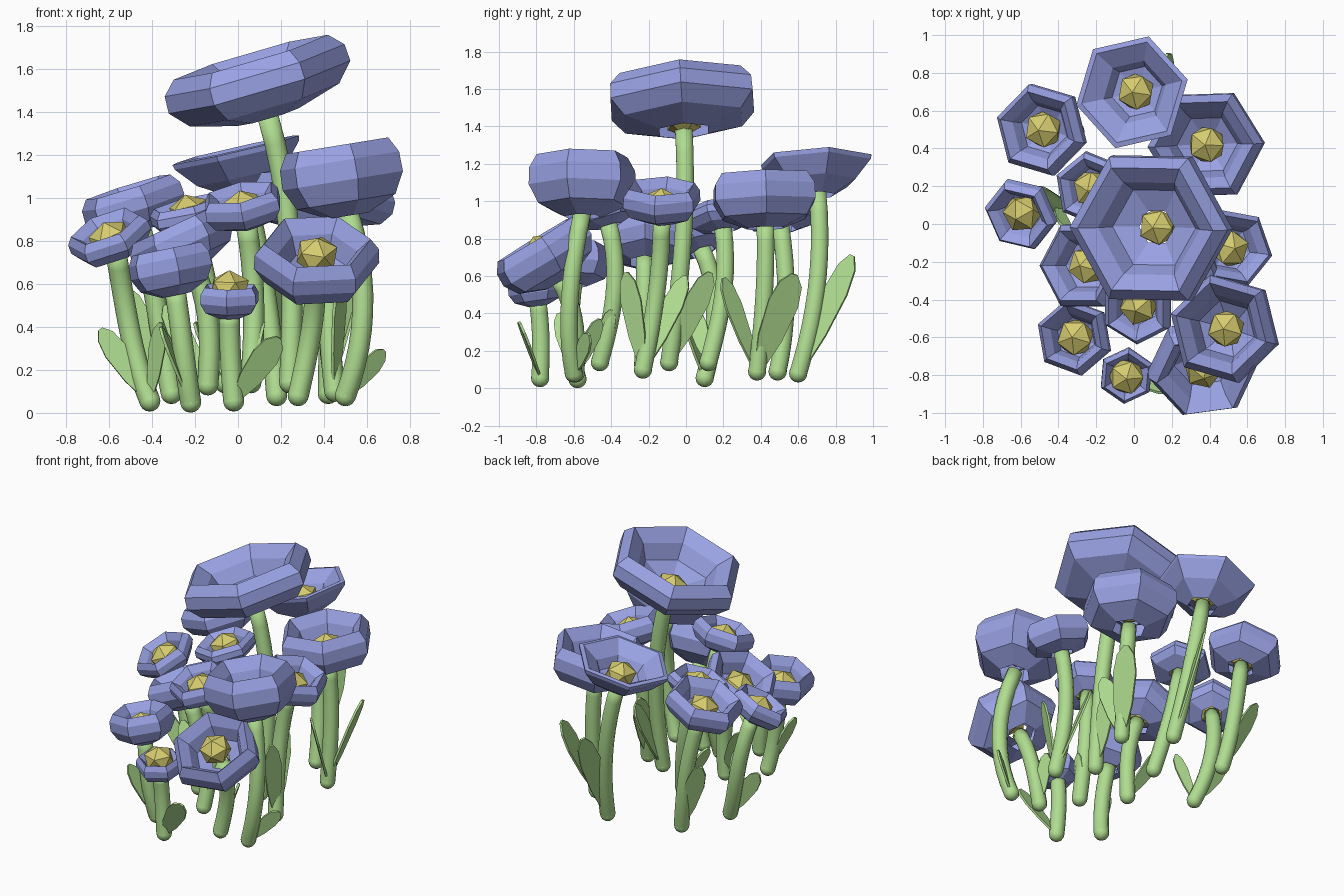
import bpy, bmesh, math
from mathutils import Vector

if "Cube" in bpy.data.objects:
    bpy.data.objects.remove(bpy.data.objects["Cube"])


def material(name, color):
    m = bpy.data.materials.new(name)
    m.use_nodes = True
    m.diffuse_color = (*color, 1)
    m.node_tree.nodes["Principled BSDF"].inputs["Base Color"].default_value = (*color, 1)
    return m


PETAL = material("periwinkle_petal", (0.32, 0.36, 0.77))
GREEN = material("leaf_green", (0.43, 0.72, 0.28))
YELLOW = material("pollen_yellow", (0.67, 0.6, 0.16))


def finish(name, bm, mat, smooth=False):
    bmesh.ops.recalc_face_normals(bm, faces=bm.faces)
    mesh = bpy.data.meshes.new(name)
    bm.to_mesh(mesh)
    bm.free()
    mesh.materials.append(mat)
    for p in mesh.polygons:
        p.use_smooth = smooth
    ob = bpy.data.objects.new(name, mesh)
    bpy.context.collection.objects.link(ob)
    return ob


def bridge(bm, a, b):
    for i in range(len(a)):
        j = (i + 1) % len(a)
        bm.faces.new((a[i], a[j], b[j], b[i]))


# Profiles as (radius, height): outside from the base, over the lip, inside to the floor
CUP = [(0.34, 0), (0.82, 0.2), (1, 0.5), (0.99, 0.78), (0.85, 1),
       (0.64, 0.76), (0.52, 0.42), (0.22, 0.24)]
FUNNEL = [(0.3, 0), (0.7, 0.36), (0.98, 0.85), (1, 0.97), (0.9, 1),
          (0.56, 0.66), (0.45, 0.35), (0.2, 0.25)]


def flower_head(name, base, axis, radius, height, phase, profile):
    # Keep the twist measured from the x axis
    side = Vector((1, 0, 0))
    side = (side - axis * side.dot(axis)).normalized()
    up = axis.cross(side)
    bm = bmesh.new()
    rings = []
    for r, h in profile:
        ring = []
        for i in range(6):
            a = math.radians(phase + 60 * i)
            p = base + axis * h * height + (side * math.cos(a) + up * math.sin(a)) * r * radius
            ring.append(bm.verts.new(p))
        rings.append(ring)
    for a, b in zip(rings, rings[1:]):
        bridge(bm, a, b)
    finish(name + "_petals", bm, PETAL)


def flower_center(name, pos, axis, radius):
    bm = bmesh.new()
    bmesh.ops.create_icosphere(bm, subdivisions=1, radius=radius)
    ob = finish(name + "_center", bm, YELLOW)
    ob.location = pos
    ob.rotation_mode = 'QUATERNION'
    ob.rotation_quaternion = axis.to_track_quat('Z', 'Y')
    ob.scale.z = 0.85


def stem(name, start, end, axis, radius, bow, steps=10, sides=10):
    # Bezier that meets the head along its axis and bows away from the clump
    length = (end - start).length
    outward = Vector((start.x, start.y, 0)).normalized() * bow
    p2 = end - axis * length * 0.4
    p1 = start.lerp(p2, 0.45) + outward
    p2 = p2 + outward
    bm = bmesh.new()
    last = None
    for k in range(steps + 1):
        t = k / steps
        s = 1 - t
        p = start * s**3 + p1 * 3 * s * s * t + p2 * 3 * s * t * t + end * t**3
        d = (p1 - start) * s * s + (p2 - p1) * 2 * s * t + (end - p2) * t * t
        d.normalize()
        u = Vector((0, 1, 0)).cross(d).normalized()
        v = d.cross(u)
        ring = [bm.verts.new(p + (u * math.cos(a) + v * math.sin(a)) * radius)
                for a in (2 * math.pi * i / sides for i in range(sides))]
        if last:
            bridge(bm, last, ring)
        last = ring
    bm.faces.new(last)
    finish(name + "_stem", bm, GREEN, True)
    # Rounded foot
    bm = bmesh.new()
    bmesh.ops.create_uvsphere(bm, u_segments=12, v_segments=8, radius=radius)
    finish(name + "_foot", bm, GREEN, True).location = start


def leaf(name, start, tip, width, twist):
    d = tip - start
    side = d.cross(Vector((0, 0, 1))).normalized()
    out = side.cross(d).normalized()
    a = math.radians(twist)
    across = side * math.cos(a) + out * math.sin(a)
    bm = bmesh.new()
    rows = []
    for t, w in [(0, 0.25), (0.35, 0.8), (0.7, 1), (0.9, 0.75), (1, 0.2)]:
        p = start + d * t
        rows.append([bm.verts.new(p + across * w * width * s) for s in (-0.5, 0.5)])
    for a, b in zip(rows, rows[1:]):
        bm.faces.new((a[0], a[1], b[1], b[0]))
    ob = finish(name, bm, GREEN)
    mod = ob.modifiers.new("thickness", 'SOLIDIFY')
    mod.thickness = 0.014
    mod.offset = 0


# name: head middle, lean (x, y), radius, height, twist, foot, profile
FLOWERS = {
    "tall": ((.1, -.02, 1.515), (-.28, -.06), .44, .29, 0, (.24, -.09, .14), CUP),
    "back": ((.01, .7, 1.13), (-.22, -.03), .31, .2, 13, (.18, .6, .08), FUNNEL),
    "back_right": ((-.48, .5, .95), (-.3, -.05), .25, .21, 45, (-.31, .49, .09), CUP),
    "back_left": ((.385, .42, 1.0), (-.1, -.03), .31, .29, 2, (.42, .38, .09), CUP),
    "front_left": ((.487, -.555, 1.08), (-.16, 0), .295, .33, 44, (.5, -.6, .08), CUP),
    "right": ((-.59, .06, .8), (-.36, -.36), .2, .16, 55, (-.41, .1, .055), CUP),
    "left": ((.51, -.13, .985), (.28, 0), .22, .2, 50, (.45, -.23, .1), CUP),
    "inner_back": ((-.22, .19, .91), (-.24, -.14), .2, .14, 40, (-.06, .12, .14), CUP),
    "inner_right": ((-.25, -.22, .775), (-.42, 0), .25, .22, 0, (-.14, -.23, .13), CUP),
    "front_right": ((-.31, -.6, .655), (-.2, 0), .205, .22, 40, (-.22, -.58, .05), CUP),
    "inner_front": ((.025, -.435, .945), (-.18, -.28), .2, .17, 30, (.06, -.46, .14), CUP),
    "small_front": ((-.04, -.8, .515), (0, -.14), .15, .15, 25, (-.02, -.78, .055), CUP),
    "nodding_front": ((.365, -.74, .685), (.03, -.52), .295, .26, 8, (.28, -.59, .08), CUP),
}
# Pollen heights that differ from the usual half of the cup
LIFT = {"tall": 0.06, "small_front": 0.14, "nodding_front": 0.19}
# Stems that bow outward
BOW = {"front_left": 0.09, "right": 0.06, "back": 0.03, "back_right": 0.04, "front_right": 0.03}

for name, (mid, lean, radius, height, twist, foot, profile) in FLOWERS.items():
    axis = Vector((*lean, math.sqrt(1 - lean[0]**2 - lean[1]**2)))
    base = Vector(mid) - axis * height / 2
    flower_head(name, base, axis, radius, height, twist, profile)
    size = 0.105 if radius > 0.16 else 0.1
    lift = LIFT.get(name, max(0.09, height * 0.5))
    flower_center(name, base + axis * lift, axis, size)
    stem(name, Vector(foot), base + axis * 0.02, axis, 0.049, BOW.get(name, 0))

# Leaf blades: flower they grow from, tip, width, blade twist
LEAVES = [
    ("back", (.17, .89, .71), .14, -60),
    ("back_right", (-.52, .58, .58), .12, 45),
    ("back_left", (.55, .58, .61), .17, 40),
    ("back_left", (.42, .2, .59), .12, 45),
    ("right", (-.64, .12, .39), .11, 75),
    ("right", (-.36, -.02, .42), .08, 45),
    ("left", (.36, .0, .6), .12, -45),
    ("left", (.48, -.32, .62), .12, -45),
    ("front_left", (.68, -.52, .29), .1, 75),
    ("tall", (.3, .13, .62), .13, 60),
    ("inner_right", (-.34, -.12, .5), .11, 45),
    ("inner_back", (-.2, .04, .42), .1, 45),
    ("front_right", (-.36, -.68, .4), .1, 45),
    ("inner_front", (.12, -.4, .42), .08, 45),
    ("nodding_front", (.33, -.46, .37), .09, 45),
    ("small_front", (.19, -.89, .35), .13, 50),
]
for i, (owner, tip, width, twist) in enumerate(LEAVES):
    leaf(f"{owner}_leaf_{i + 1}", Vector(FLOWERS[owner][5]), Vector(tip), width, twist)
